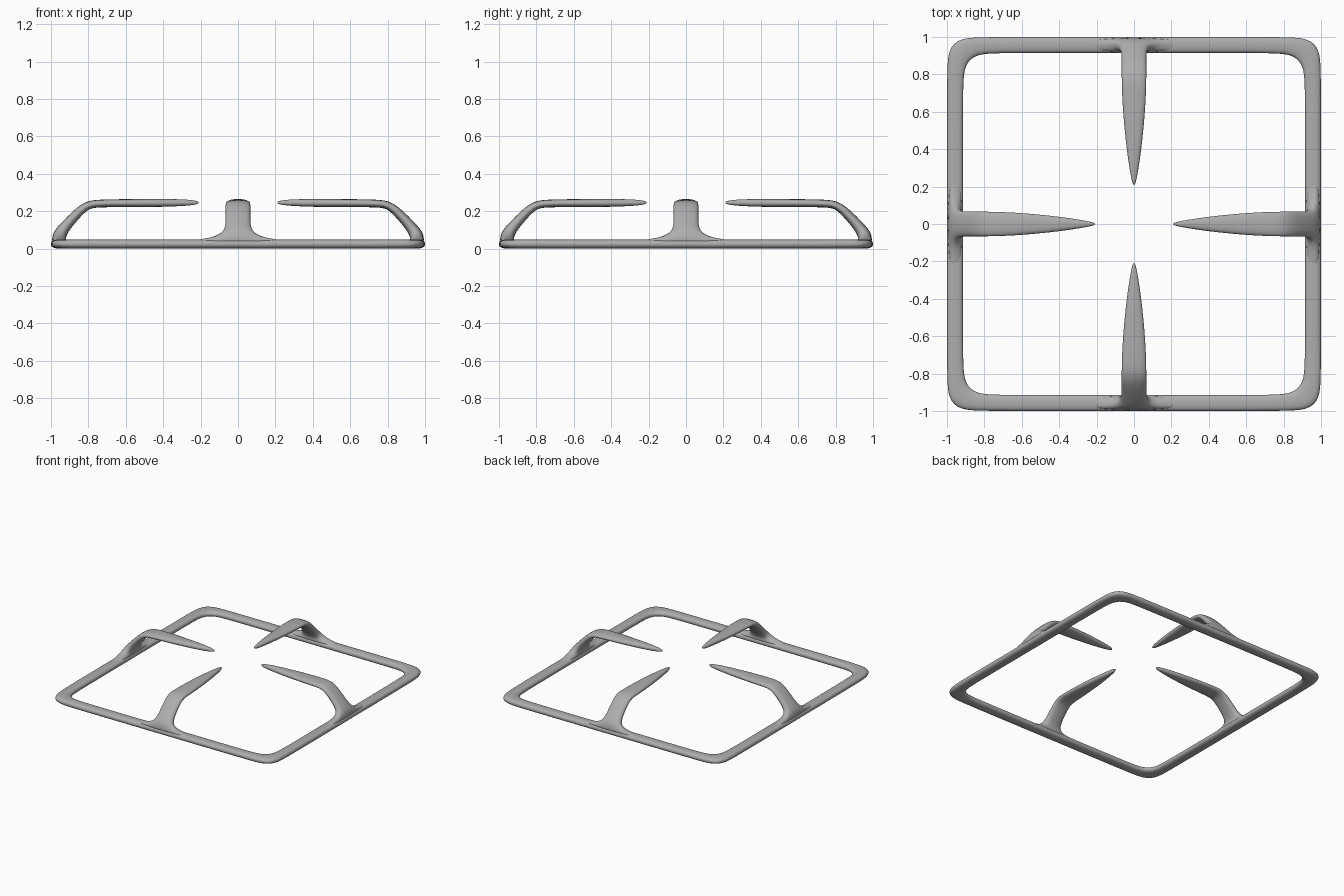
import bpy
import bmesh
from math import cos, sin, pi
from mathutils import Vector, Matrix

cube = bpy.data.objects.get("Cube")
if cube:
    bpy.data.objects.remove(cube)

# Material
metal = bpy.data.materials.new("grey metal")
metal.use_nodes = True
GREY = (0.42, 0.42, 0.42, 1)
metal.diffuse_color = GREY
metal.node_tree.nodes["Principled BSDF"].inputs["Base Color"].default_value = GREY


def oval(half_a, half_b, count=16, power=0.8):
    """Rounded section between an ellipse and a box."""
    pts = []
    for i in range(count):
        c, s = cos(2 * pi * i / count), sin(2 * pi * i / count)
        pts.append((half_a * abs(c) ** power * (1 if c > 0 else -1),
                    half_b * abs(s) ** power * (1 if s > 0 else -1)))
    return pts


def loft(name, rings, closed=False):
    """Skin a list of equal point rings."""
    bm = bmesh.new()
    loops = [[bm.verts.new(p) for p in ring] for ring in rings]
    n = len(loops[0])
    pairs = list(zip(loops, loops[1:]))
    if closed:
        pairs.append((loops[-1], loops[0]))
    else:
        bm.faces.new(loops[0])
        bm.faces.new(loops[-1])
    for a, b in pairs:
        for i in range(n):
            j = (i + 1) % n
            bm.faces.new((a[i], a[j], b[j], b[i]))
    bmesh.ops.recalc_face_normals(bm, faces=bm.faces)
    for face in bm.faces:
        face.smooth = True
    mesh = bpy.data.meshes.new(name)
    bm.to_mesh(mesh)
    bm.free()
    mesh.materials.append(metal)
    obj = bpy.data.objects.new(name, mesh)
    bpy.context.collection.objects.link(obj)
    sub = obj.modifiers.new("smooth", "SUBSURF")
    sub.levels = sub.render_levels = 1
    return obj


# Square base frame with softened corners
MID, HALF_W, HALF_H = 0.957, 0.0435, 0.0245
corner = [(0, 0.5), (0, 0.15), (0.008, 0.085), (0.033, 0.033),
          (0.085, 0.008), (0.15, 0), (0.5, 0)]
rings = []
for quarter in range(4):
    turn = Matrix.Rotation(quarter * pi / 2, 3, "Z")
    for dx, dy in corner:
        rings.append([turn @ Vector((MID + u - dx, MID + u - dy, HALF_H + v))
                      for u, v in oval(HALF_W, HALF_H)])
loft("base_frame", rings, closed=True)

# Pan supports: distance from centre, height, half width, thickness
stations = [
    (0.957, 0.028, 0.36, 0.070), (0.957, 0.044, 0.25, 0.076),
    (0.956, 0.056, 0.15, 0.076), (0.953, 0.074, 0.10, 0.074),
    (0.940, 0.096, 0.076, 0.066), (0.915, 0.128, 0.068, 0.058),
    (0.866, 0.182, 0.067, 0.052), (0.820, 0.224, 0.067, 0.046),
    (0.780, 0.239, 0.067, 0.042), (0.720, 0.242, 0.066, 0.042),
    (0.600, 0.243, 0.060, 0.044), (0.450, 0.244, 0.046, 0.044),
    (0.330, 0.245, 0.030, 0.040), (0.250, 0.246, 0.016, 0.030),
    (0.218, 0.246, 0.008, 0.018), (0.210, 0.246, 0.003, 0.006)]
names = ("left_support", "back_support", "right_support", "front_support")
for quarter, name in enumerate(names):
    turn = Matrix.Rotation(quarter * pi / 2, 3, "Z")
    rings = []
    for i, (r, z, half_w, thick) in enumerate(stations):
        before = stations[max(i - 1, 0)]
        after = stations[min(i + 1, len(stations) - 1)]
        along = Vector((after[0] - before[0], 0, after[1] - before[1])).normalized()
        across = Vector((along.z, 0, -along.x))
        rings.append([turn @ (Vector((r, a, z)) + across * b)
                      for a, b in oval(half_w, thick / 2)])
    loft(name, rings)
